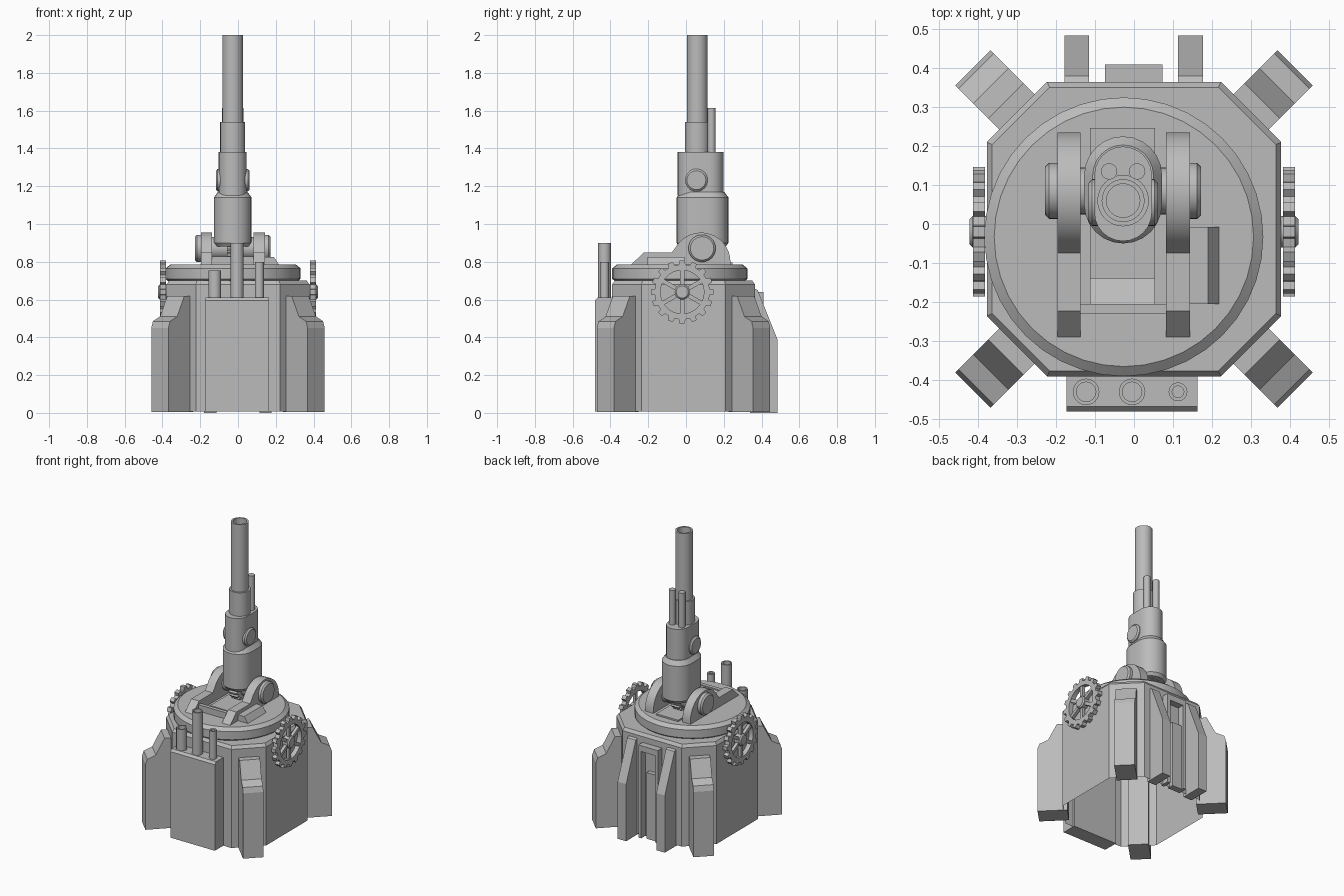
import bpy, bmesh
from math import sin, cos, pi, radians
from mathutils import Matrix, Vector

if "Cube" in bpy.data.objects:
    bpy.data.objects.remove(bpy.data.objects["Cube"])

grey = bpy.data.materials.new("plain_grey")
grey.use_nodes = True
COL = (0.5, 0.5, 0.5, 1)
grey.diffuse_color = COL
grey.node_tree.nodes["Principled BSDF"].inputs["Base Color"].default_value = COL

GX = -0.028   # gun centre line
AXES = {"z": Matrix.Identity(3),                                   # outline (x, y), extruded up
        "x": Matrix(((0, 0, 1), (1, 0, 0), (0, 1, 0)))}            # outline (y, z), extruded along x


def finish(name, bm, smooth=False):
    bmesh.ops.recalc_face_normals(bm, faces=bm.faces)
    me = bpy.data.meshes.new(name)
    bm.to_mesh(me)
    bm.free()
    ob = bpy.data.objects.new(name, me)
    bpy.context.collection.objects.link(ob)
    me.materials.append(grey)
    if smooth:
        bpy.ops.object.select_all(action="DESELECT")
        ob.select_set(True)
        bpy.context.view_layer.objects.active = ob
        bpy.ops.object.shade_smooth_by_angle(angle=radians(30))
    return ob


def loft(name, loops, cap=(True, True), closed=False, smooth=False):
    """Skin a list of equal-length point loops."""
    bm = bmesh.new()
    rows = [[bm.verts.new(p) for p in loop] for loop in loops]
    pairs = list(zip(rows, rows[1:])) + ([(rows[-1], rows[0])] if closed else [])
    for a, b in pairs:
        for i in range(len(a)):
            j = (i + 1) % len(a)
            bm.faces.new((a[i], a[j], b[j], b[i]))
    if not closed:
        if cap[0]:
            bm.faces.new(rows[0])
        if cap[1]:
            bm.faces.new(rows[-1])
    return finish(name, bm, smooth)


def prism(name, outline, lo, hi, axis="z", smooth=False, turn=None):
    m = AXES[axis]
    loops = [[m @ Vector((a, b, h)) for a, b in outline] for h in (lo, hi)]
    if turn:
        loops = [[turn @ p for p in loop] for loop in loops]
    return loft(name, loops, smooth=smooth)


def box(name, x0, x1, y0, y1, z0, z1):
    return prism(name, [(x0, y0), (x1, y0), (x1, y1), (x0, y1)], z0, z1)


def circle(c, r, n=32):
    return [(c[0] + r * cos(2 * pi * i / n), c[1] + r * sin(2 * pi * i / n)) for i in range(n)]


def lathe(name, c, steps, axis="z", n=32, closed=False):
    """Stack of (radius, height) rings about a centre."""
    m = AXES[axis]
    return loft(name, [[m @ Vector((a, b, h)) for a, b in circle(c, r, n)] for r, h in steps],
                closed=closed, smooth=True)


def tube(name, c, r, inner, z0, z1):
    return lathe(name, c, [(r, z0), (r, z1), (inner, z1), (inner, z0)], n=24, closed=True)


def stadium(y0, y1, r, n=12):
    """Rounded slot outline, long along y."""
    pts = [(GX + r * cos(pi * i / n), y1 + r * sin(pi * i / n)) for i in range(n + 1)]
    return pts + [(GX - r * cos(pi * i / n), y0 - r * sin(pi * i / n)) for i in range(n + 1)]


def gear_outline(c, r, tip, teeth):
    pts = []
    for i in range(teeth):
        for f, rad in ((-.3, r), (-.2, tip), (.2, tip), (.3, r)):
            a = 2 * pi * (i + f) / teeth
            pts.append((c[0] + rad * cos(a), c[1] + rad * sin(a)))
    return pts


# Eight-sided base, open underneath
CY = -0.013


def octagon(h, c, z):
    q = [(h, -c), (h, c), (c, h), (-c, h), (-h, c), (-h, -c), (-c, -h), (c, -h)]
    return [(x, y + CY, z) for x, y in q]


loft("base_body", [octagon(.378, .223, .008), octagon(.378, .223, .68), octagon(.364, .217, .70)],
     cap=(False, True))

# Corner buttresses
buttress = [(.40, .005), (.585, .005), (.585, .45), (.573, .485), (.52, .51), (.465, .62), (.40, .62)]
for k, label in enumerate(("back_left", "back_right", "front_right", "front_left")):
    place = Matrix.Translation((0, CY, 0)) @ Matrix.Rotation(radians(45 + 90 * k - 90), 4, "Z")
    prism("buttress_" + label, buttress, -.064, .064, "x", turn=place)

# Front box with its three pipes
prism("front_box", [(-.38, .008), (-.482, .008), (-.482, .595), (-.468, .61), (-.38, .61)], -.173, .163, "x")
for name, x, r, top in (("right", -.123, .034, .755), ("middle", -.005, .034, .90), ("left", .113, .024, .80)):
    tube("pipe_" + name, (x, -.431), r, r - .009, .6, top)

# Back ribs and the door frame between them
rib = [(.34, 0), (.484, 0), (.484, .39), (.40, .60), (.38, .65), (.34, .67)]
for name, x in (("left", .145), ("right", -.147)):
    prism("back_rib_" + name, rib, x - .032, x + .032, "x")
for name, x in (("left", .051), ("right", -.074)):
    box("door_jamb_" + name, x, x + .022, .35, .41, .008, .64)
box("door_lintel", -.074, .073, .35, .41, .60, .64)
box("door_step", -.055, .02, .35, .395, .008, .46)

# Handwheels with cogged rims on both sides
WC = (-.02, .64)
for name, s in (("left", 1), ("right", -1)):
    a, b = s * .382, s * .413
    outer = gear_outline(WC, .146, .167, 16)
    inner = circle(WC, .115, 64)
    shift = [inner[(i - 1) % 64] for i in range(64)]
    m = AXES["x"]
    loft("wheel_rim_" + name, [[m @ Vector((*p, h)) for p in o]
                               for o, h in ((outer, a), (outer, b), (shift, b), (shift, a))], closed=True)
    lathe("wheel_hub_" + name, WC, [(.04, s * .37), (.04, s * .415), (.032, s * .423)], "x", 20)
    for i in range(6):
        t = 2 * pi * i / 6 + pi / 6
        d, w = Vector((cos(t), sin(t))), Vector((-sin(t), cos(t))) * .011
        o = Vector(WC)
        prism("wheel_spoke_%s_%d" % (name, i), [o + w, o - w, o + d * .12 - w, o + d * .12 + w],
              s * .387, s * .408, "x")

# Turntable
lathe("turntable", (-.026, -.033), [(.335, .69), (.358, .71), (.358, .765), (.333, .785)], n=40)

# Cheek plates carrying the trunnion
arc = [(.08 + .155 * cos(radians(a)), .80 + .155 * sin(radians(a))) for a in range(0, 151, 10)]
cheek = [(-.295, .78), (-.223, .85), (-.075, .85)] + arc[::-1] + [(.235, .78)]
for name, x0, x1, end in (("left", .082, .144, .172), ("right", -.138, -.197, -.228)):
    prism("cheek_" + name, cheek, x0, x1, "x", smooth=True)
    s = 1 if end > 0 else -1
    lathe("trunnion_cap_" + name, (.085, .871), [(.072, x1 - s * .01), (.072, end - s * .01), (.062, end)], "x")
lathe("trunnion_axle", (.085, .871), [(.06, -.15), (.06, .09)], "x")

# Cradle floor, cross bar, ramp and side locker between the cheeks
box("cradle_floor", GX - .085, GX + .082, -.14, .246, .77, .795)
prism("cradle_ramp", [(-.205, .78), (-.205, .82), (-.14, .79), (-.14, .78)], GX - .085, GX + .082, "x")
box("cross_bar", -.14, .084, -.23, -.205, .78, .828)
locker = [(.14, .78), (.218, .785), (.19, .825), (.14, .825)]
loft("side_locker", [[(x, y, z) for x, z in locker] for y in (-.205, -.008)])

# Elevating gear under the breech
prism("elevating_gear", gear_outline((.075, .885), .085, .1, 20), GX - .03, GX + .03, "x")

# Breech and sleeve
def slot_loft(name, steps):
    loft(name, [[(x, y, z) for x, y in stadium(y0, y1, r)] for y0, y1, r, z in steps], smooth=True)


slot_loft("breech", [(.05, .125, .085, .88), (.05, .125, .10, .90), (.05, .125, .10, 1.14), (.05, .125, .078, 1.17)])
slot_loft("sleeve", [(.03, .125, .074, 1.15), (.03, .125, .074, 1.38)])
lathe("sleeve_boss", (.055, 1.232), [(.05, GX - .089), (.06, GX - .08), (.06, GX + .08), (.05, GX + .089)], "x")

# Barrel with open bore, and recoil rods behind it
lathe("barrel_collar", (GX, .06), [(.066, 1.36), (.066, 1.54)])
lathe("barrel", (GX, .06), [(.055, 1.5), (.055, 2.0), (.043, 2.0), (.043, 1.6)])
for name, x in (("left", .036), ("right", -.036)):
    lathe("recoil_rod_" + name, (GX + x, .135), [(.021, 1.36), (.021, 1.615)], n=16)
